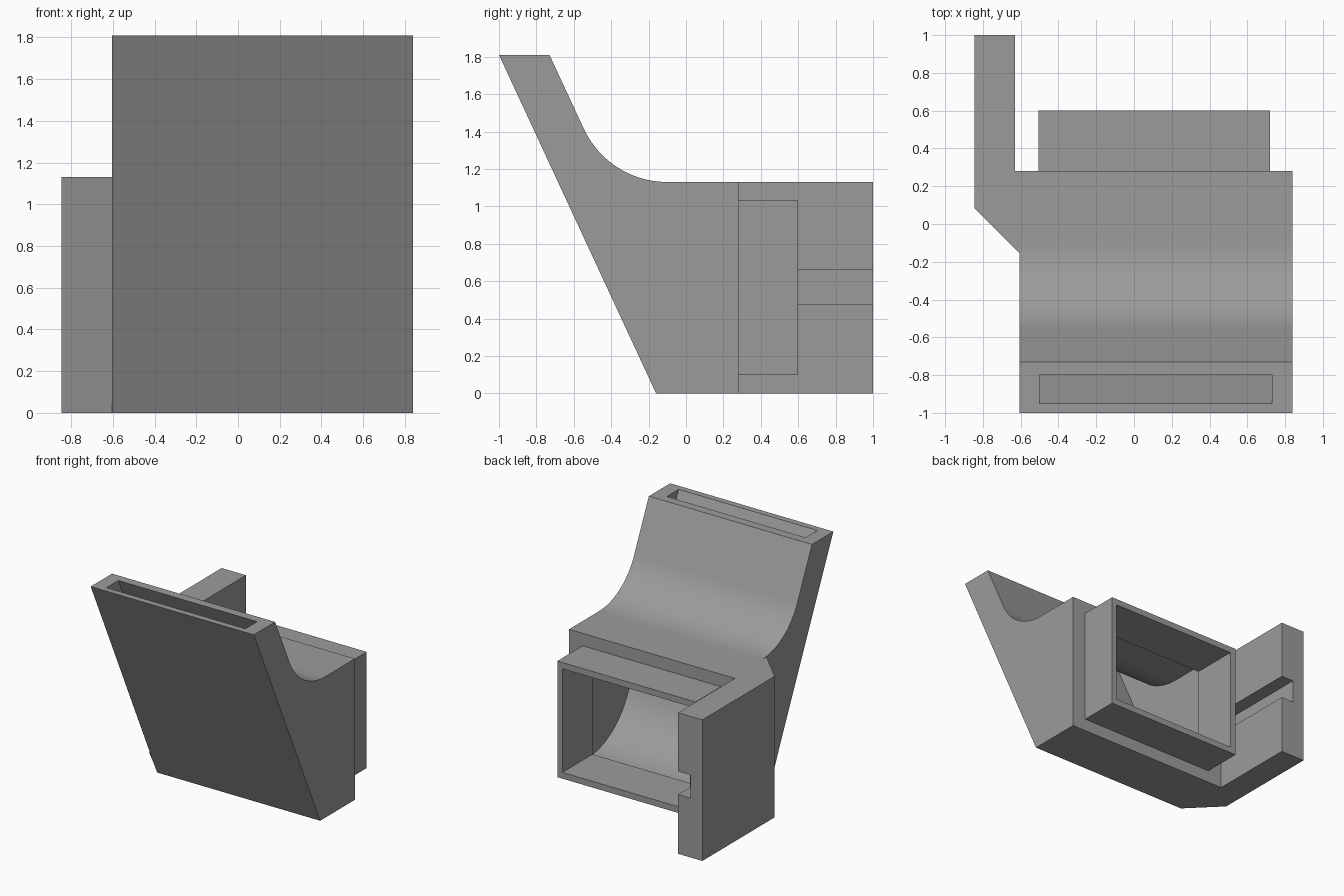
import bpy, bmesh, math

if "Cube" in bpy.data.objects:
    bpy.data.objects.remove(bpy.data.objects["Cube"])

grey = bpy.data.materials.new("plain grey")
grey.diffuse_color = (0.33, 0.33, 0.33, 1)
grey.use_nodes = True
grey.node_tree.nodes["Principled BSDF"].inputs["Base Color"].default_value = grey.diffuse_color


def prism(name, pts, axis, lo, hi):
    """Extrude a 2D outline: axis 'x' takes (y, z) points, axis 'z' takes (x, y) points."""
    bm = bmesh.new()
    place = (lambda p, d: (d, p[0], p[1])) if axis == 'x' else (lambda p, d: (p[0], p[1], d))
    face = bm.faces.new([bm.verts.new(place(p, lo)) for p in pts])
    ext = bmesh.ops.extrude_face_region(bm, geom=[face])
    step = (hi - lo, 0, 0) if axis == 'x' else (0, 0, hi - lo)
    bmesh.ops.translate(bm, vec=step, verts=[v for v in ext['geom'] if isinstance(v, bmesh.types.BMVert)])
    bmesh.ops.recalc_face_normals(bm, faces=bm.faces)
    mesh = bpy.data.meshes.new(name)
    bm.to_mesh(mesh)
    bm.free()
    mesh.materials.append(grey)
    obj = bpy.data.objects.new(name, mesh)
    bpy.context.collection.objects.link(obj)
    return obj


def box(name, x0, x1, y0, y1, z0, z1):
    return prism(name, [(x0, y0), (x1, y0), (x1, y1), (x0, y1)], 'z', z0, z1)


def activate(obj):
    bpy.ops.object.select_all(action='DESELECT')
    obj.select_set(True)
    bpy.context.view_layer.objects.active = obj


def cut(obj, cutter):
    mod = obj.modifiers.new("cut", 'BOOLEAN')
    mod.operation, mod.solver, mod.object = 'DIFFERENCE', 'EXACT', cutter
    activate(obj)
    bpy.ops.object.modifier_apply(modifier=mod.name)
    bpy.data.objects.remove(cutter)


# Leaning walls share one slope; arcs run from the leaning wall down to level
LEAN = 0.84 / 1.81
TILT = math.atan(LEAN)


def arc(cy, cz, r, n=20):
    a0, a1 = math.pi + TILT, 1.5 * math.pi
    return [(cy + r * math.cos(a0 + (a1 - a0) * i / n),
             cz + r * math.sin(a0 + (a1 - a0) * i / n)) for i in range(n + 1)]


# Main body with curved back
body = prism("body", [(-1, 1.81), (-0.73, 1.81)] + arc(-0.10, 1.622, 0.492)
             + [(0.28, 1.13), (0.28, 0), (-0.16, 0)], 'x', -0.605, 0.84)

# Curved duct running from the top slot to the rear opening
over = 0.1
duct = prism("duct_cutter",
             [(-0.95 - over * LEAN, 1.81 + over), (-0.80 - over * LEAN, 1.81 + over)]
             + arc(-0.10, 1.622, 0.557) + [(0.22, 1.065), (0.22, 0.10)]
             + arc(0.20, 0.658, 0.558)[::-1], 'x', -0.50, 0.73)
cut(body, duct)
cut(body, box("opening_cutter", -0.455, 0.675, 0.10, 0.40, 0.15, 0.98))
activate(body)
bpy.ops.object.shade_smooth_by_angle(angle=math.radians(20))

# Rectangular collar around the rear opening
collar = box("collar", -0.505, 0.72, 0.28, 0.60, 0.10, 1.03)
cut(collar, box("collar_cutter", -0.455, 0.675, 0.1, 0.8, 0.15, 0.98))

# Side arm with chamfered front and a groove on its inner face
arm = prism("side_arm", [(-0.845, 1), (-0.63, 1), (-0.63, 0.28), (-0.605, 0.28),
                         (-0.605, -0.155), (-0.845, 0.085)], 'z', 0, 1.13)
cut(arm, box("groove_cutter", -0.74, -0.5, 0.28, 1.1, 0.475, 0.66))
